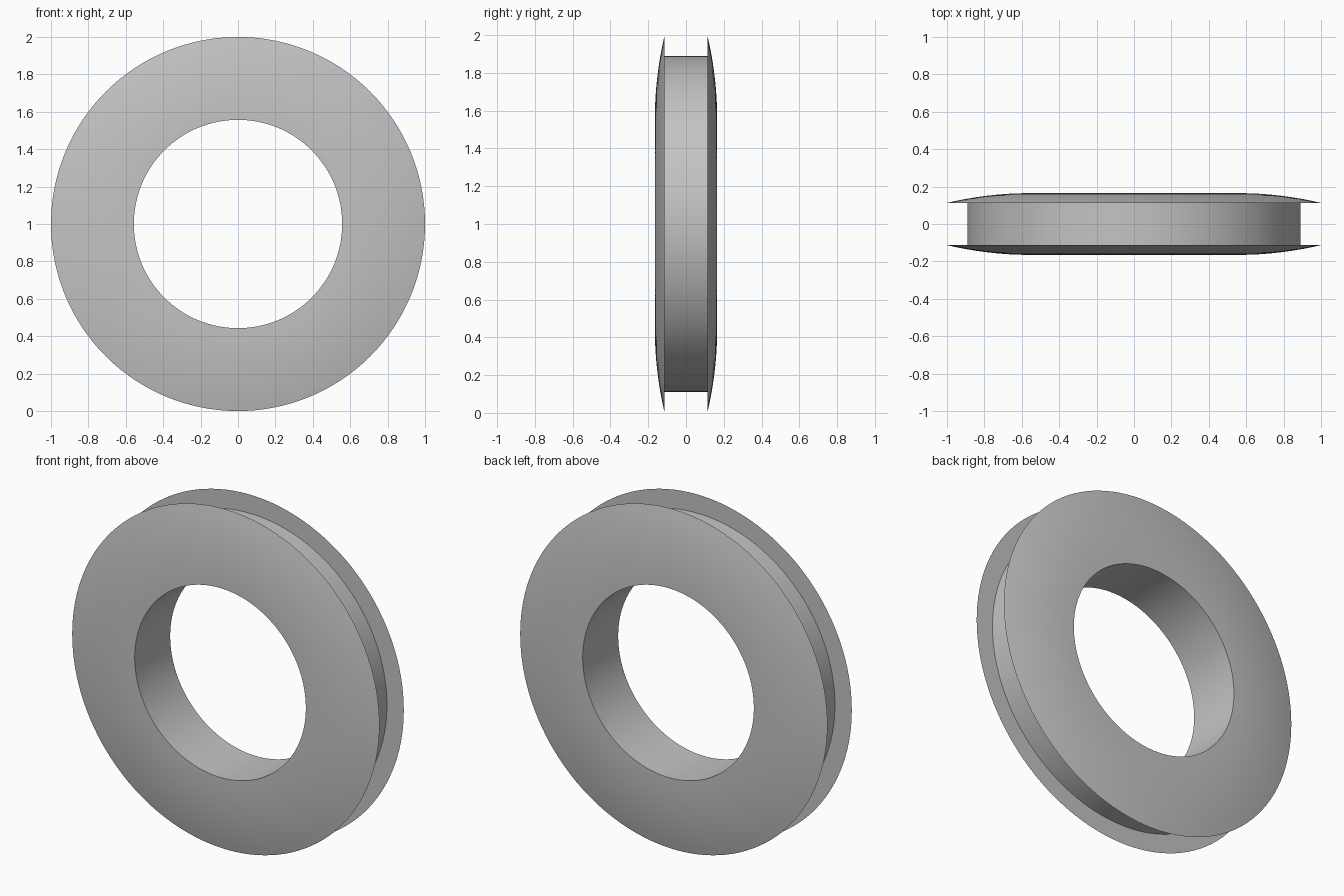
import bpy
import bmesh
from math import pi, radians

cube = bpy.data.objects.get("Cube")
if cube:
    bpy.data.objects.remove(cube)

HOLE, GROOVE, RIM = 0.557, 0.89, 1.0
HALF_GROOVE, HALF_WIDTH = 0.113, 0.165
SEGMENTS, ARC_STEPS = 128, 12

# Plain grey material
grey = bpy.data.materials.new("grey")
grey.use_nodes = True
colour = (0.55, 0.55, 0.55, 1)
grey.diffuse_color = colour
grey.node_tree.nodes["Principled BSDF"].inputs["Base Color"].default_value = colour

# Half cross-section (radius, y): domed flange face, thin rim, groove floor
half = []
for i in range(ARC_STEPS + 1):
    t = i / ARC_STEPS
    half.append((HOLE + (RIM - HOLE) * t,
                 HALF_WIDTH - (HALF_WIDTH - HALF_GROOVE) * t * t))
half.append((GROOVE, HALF_GROOVE))
profile = half + [(r, -y) for r, y in reversed(half)]

# Grooved ring: the closed section revolved about the y axis
bm = bmesh.new()
verts = [bm.verts.new((r, y, 1)) for r, y in profile]
edges = [bm.edges.new((v, verts[i - 1])) for i, v in enumerate(verts)]
bmesh.ops.spin(bm, geom=verts + edges, cent=(0, 0, 1), axis=(0, 1, 0),
               angle=2 * pi, steps=SEGMENTS, use_merge=True)
bmesh.ops.remove_doubles(bm, verts=bm.verts, dist=1e-5)
bmesh.ops.recalc_face_normals(bm, faces=bm.faces)
mesh = bpy.data.meshes.new("grooved_ring")
bm.to_mesh(mesh)
bm.free()
mesh.materials.append(grey)

ring = bpy.data.objects.new("grooved_ring", mesh)
bpy.context.collection.objects.link(ring)
bpy.ops.object.select_all(action="DESELECT")
ring.select_set(True)
bpy.context.view_layer.objects.active = ring
bpy.ops.object.shade_smooth_by_angle(angle=radians(30))
